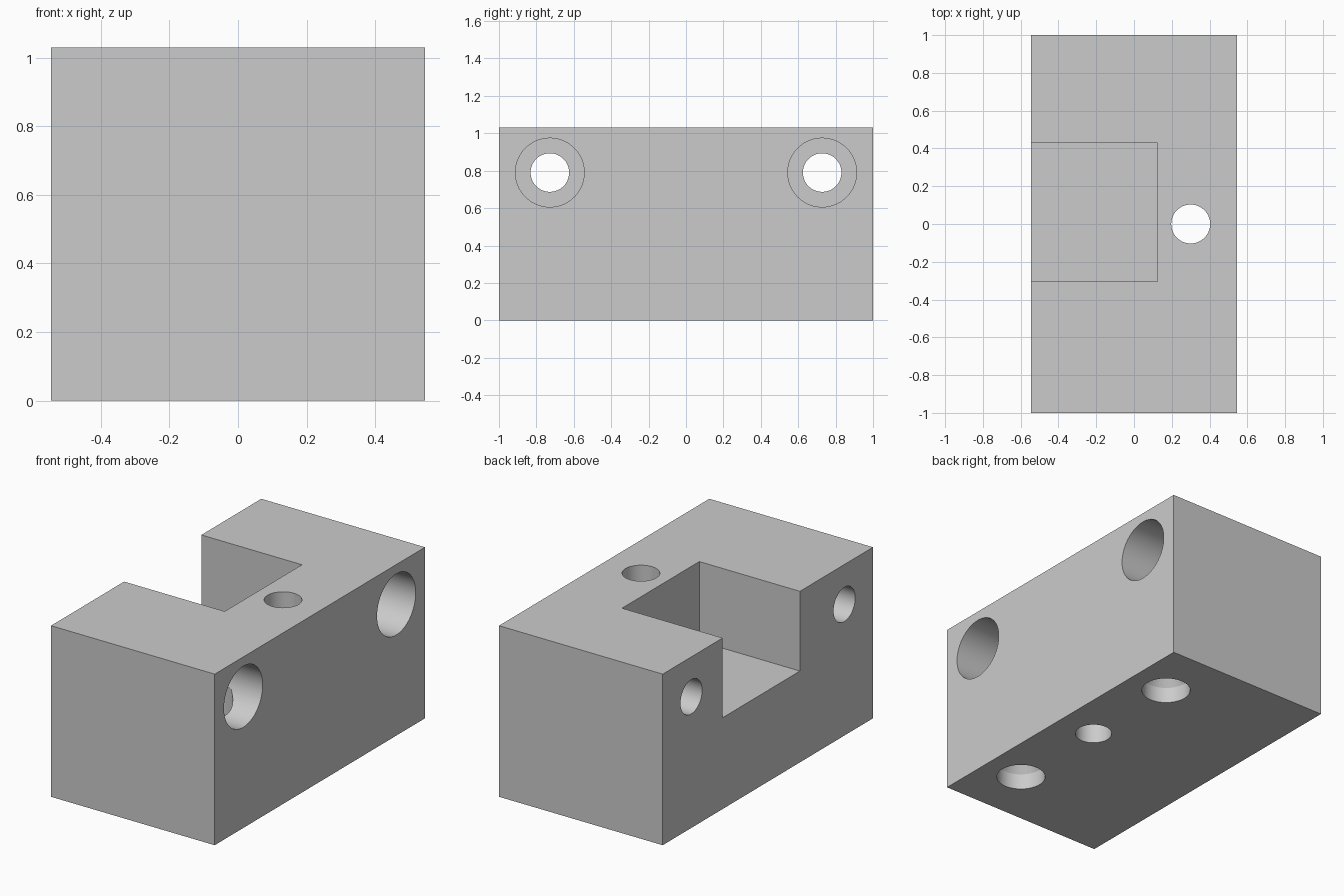
import bpy, bmesh, math
from mathutils import Matrix, Vector

cube = bpy.data.objects.get("Cube")
if cube:
    bpy.data.objects.remove(cube, do_unlink=True)

HX, HY, H = 0.545, 1.0, 1.03
SIDES = 64

grey = bpy.data.materials.new("plain_grey")
grey.use_nodes = True
colour = (0.6, 0.6, 0.6, 1)
grey.diffuse_color = colour
grey.node_tree.nodes["Principled BSDF"].inputs["Base Color"].default_value = colour


def finish(name, bm):
    bmesh.ops.recalc_face_normals(bm, faces=bm.faces)
    mesh = bpy.data.meshes.new(name)
    bm.to_mesh(mesh)
    bm.free()
    mesh.materials.append(grey)
    obj = bpy.data.objects.new(name, mesh)
    bpy.context.collection.objects.link(obj)
    return obj


def box(name, low, high):
    low, high = Vector(low), Vector(high)
    bm = bmesh.new()
    place = Matrix.Translation((low + high) / 2) @ Matrix.Diagonal((*(high - low), 1))
    bmesh.ops.create_cube(bm, size=1, matrix=place)
    return finish(name, bm)


def drill(name, origin, profile, along_x=False):
    """Round cutter from (radius, distance) steps along z or x."""
    bm = bmesh.new()
    rings = []
    for r, t in profile:
        ring = []
        for i in range(SIDES):
            a = math.tau * i / SIDES
            u, v = r * math.cos(a), r * math.sin(a)
            p = Vector((t, u, v) if along_x else (u, v, t))
            ring.append(bm.verts.new(p + Vector(origin)))
        rings.append(ring)
    for lower, upper in zip(rings, rings[1:]):
        for i in range(SIDES):
            j = (i + 1) % SIDES
            bm.faces.new((lower[i], lower[j], upper[j], upper[i]))
    bm.faces.new(rings[0])
    bm.faces.new(rings[-1])
    return finish(name, bm)


# Solid body
block = box("mounting_block", (-HX, -HY, 0), (HX, HY, H))

# Open pocket and central through hole
cutters = [
    box("pocket_cutter", (-HX - 0.1, -0.305, 0.55), (0.125, 0.43, H + 0.1)),
    drill("centre_hole_cutter", (0.3, 0, 0), [(0.103, -0.1), (0.103, H + 0.1)]),
]

for side in (-1, 1):
    # Counterbored cross holes
    cutters.append(drill("cross_hole_cutter", (0, side * 0.728, 0.79),
                         [(0.103, -HX - 0.1), (0.103, 0.15),
                          (0.184, 0.15), (0.184, HX + 0.1)], True))
    # Tapered blind holes in the underside
    cutters.append(drill("bottom_hole_cutter", (0.3, side * 0.64, 0),
                         [(0.137, -0.1), (0.137, 0.095),
                          (0.093, 0.16), (0.093, 0.72)]))

# Cut each void out of the body
bpy.context.view_layer.objects.active = block
for cutter in cutters:
    cutter.hide_render = True
    mod = block.modifiers.new("cut", 'BOOLEAN')
    mod.operation = 'DIFFERENCE'
    mod.solver = 'EXACT'
    mod.object = cutter
    bpy.ops.object.modifier_apply(modifier=mod.name)
    bpy.data.objects.remove(cutter, do_unlink=True)

# Smooth bores with crisp edges
bpy.ops.object.select_all(action='DESELECT')
block.select_set(True)
bpy.ops.object.shade_smooth_by_angle(angle=math.radians(25))
